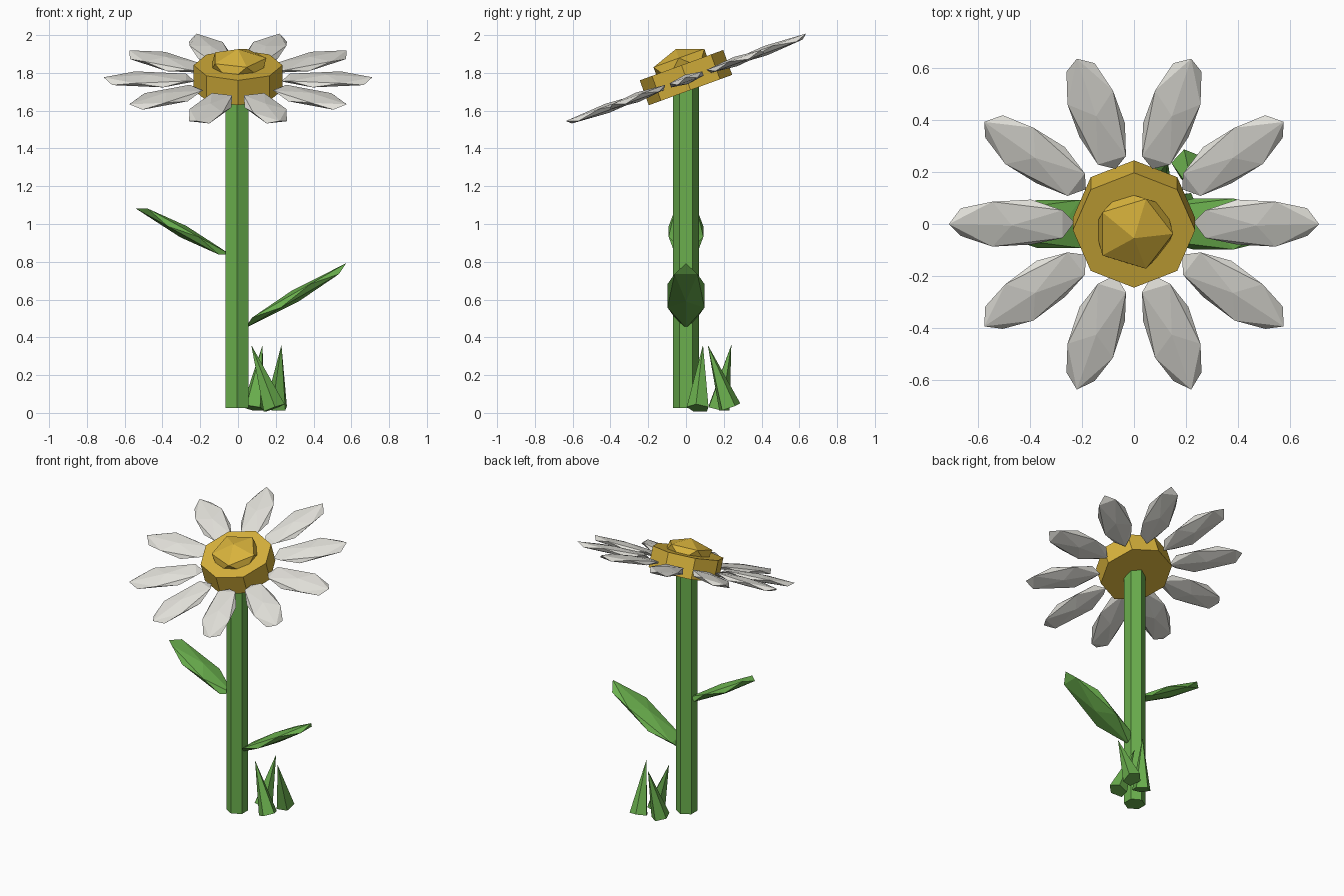
import bpy, bmesh, math
from mathutils import Matrix, Vector

cube = bpy.data.objects.get("Cube")
if cube:
    bpy.data.objects.remove(cube, do_unlink=True)


def material(name, rgb):
    mat = bpy.data.materials.new(name)
    mat.use_nodes = True
    mat.diffuse_color = (*rgb, 1)
    mat.node_tree.nodes["Principled BSDF"].inputs["Base Color"].default_value = (*rgb, 1)
    return mat


green = material("leaf green", (0.145, 0.43, 0.075))
yellow = material("flower yellow", (0.69, 0.45, 0.045))
white = material("petal white", (0.76, 0.75, 0.70))


def finish(name, bm, matrix, mat):
    mesh = bpy.data.meshes.new(name)
    bm.transform(matrix)
    bmesh.ops.recalc_face_normals(bm, faces=bm.faces)
    bm.to_mesh(mesh)
    bm.free()
    mesh.materials.append(mat)
    obj = bpy.data.objects.new(name, mesh)
    bpy.context.collection.objects.link(obj)
    return obj


def pebble(name, matrix, size, mat):
    """Twenty-sided ball stretched to a flat, faceted blade."""
    bm = bmesh.new()
    bmesh.ops.create_icosphere(bm, subdivisions=1, radius=1)
    return finish(name, bm, matrix @ Matrix.Diagonal((*size, 1)), mat)


def prism(name, matrix, sides, r1, r2, depth, mat):
    """Prism or cone along local z, centred on the matrix."""
    bm = bmesh.new()
    bmesh.ops.create_cone(bm, cap_ends=True, segments=sides,
                          radius1=r1, radius2=r2, depth=depth)
    bmesh.ops.remove_doubles(bm, verts=bm.verts, dist=0.0001)
    return finish(name, bm, matrix, mat)


def move(x, y, z):
    return Matrix.Translation((x, y, z))


# Stem
prism("stem", move(-0.005, 0, 0.885), 6, 0.07, 0.07, 1.72, green)

# Tilted flower head
head = move(0, 0, 1.775) @ Matrix.Rotation(math.radians(20), 4, "X")
prism("flower_disc", head, 8, 0.235, 0.235, 0.14, yellow)
pebble("flower_bump", head @ move(0, 0, 0.07), (0.168, 0.168, 0.09), yellow)
for i in range(10):
    turn = Matrix.Rotation(math.tau * i / 10, 4, "Z")
    pebble(f"petal_{i + 1}", head @ turn @ move(0.47, 0, -0.01),
           (0.27, 0.108, 0.026), white)

# Leaves on either side of the stem
for name, x, z, angle, length, width in (
        ("left_leaf", 0.305, 0.62, -30, 0.355, 0.115),
        ("right_leaf", -0.29, 0.96, -151, 0.31, 0.108)):
    tilt = Matrix.Rotation(math.radians(angle), 4, "Y")
    pebble(name, move(x, 0, z) @ tilt, (length, width, 0.034), green)

# Grass tuft: leaning pointed blades
for i, (base, tip) in enumerate((
        ((0.19, 0.065, 0.025), (0.07, 0.09, 0.36)),
        ((0.08, 0.17, 0.025), (0.13, 0.24, 0.36)),
        ((0.205, 0.23, 0.03), (0.23, 0.115, 0.36)))):
    base, tip = Vector(base), Vector(tip)
    axis = tip - base
    lean = axis.to_track_quat("Z", "Y").to_matrix().to_4x4()
    prism(f"grass_blade_{i + 1}", Matrix.Translation((base + tip) / 2) @ lean,
          5, 0.062, 0, axis.length, green)
